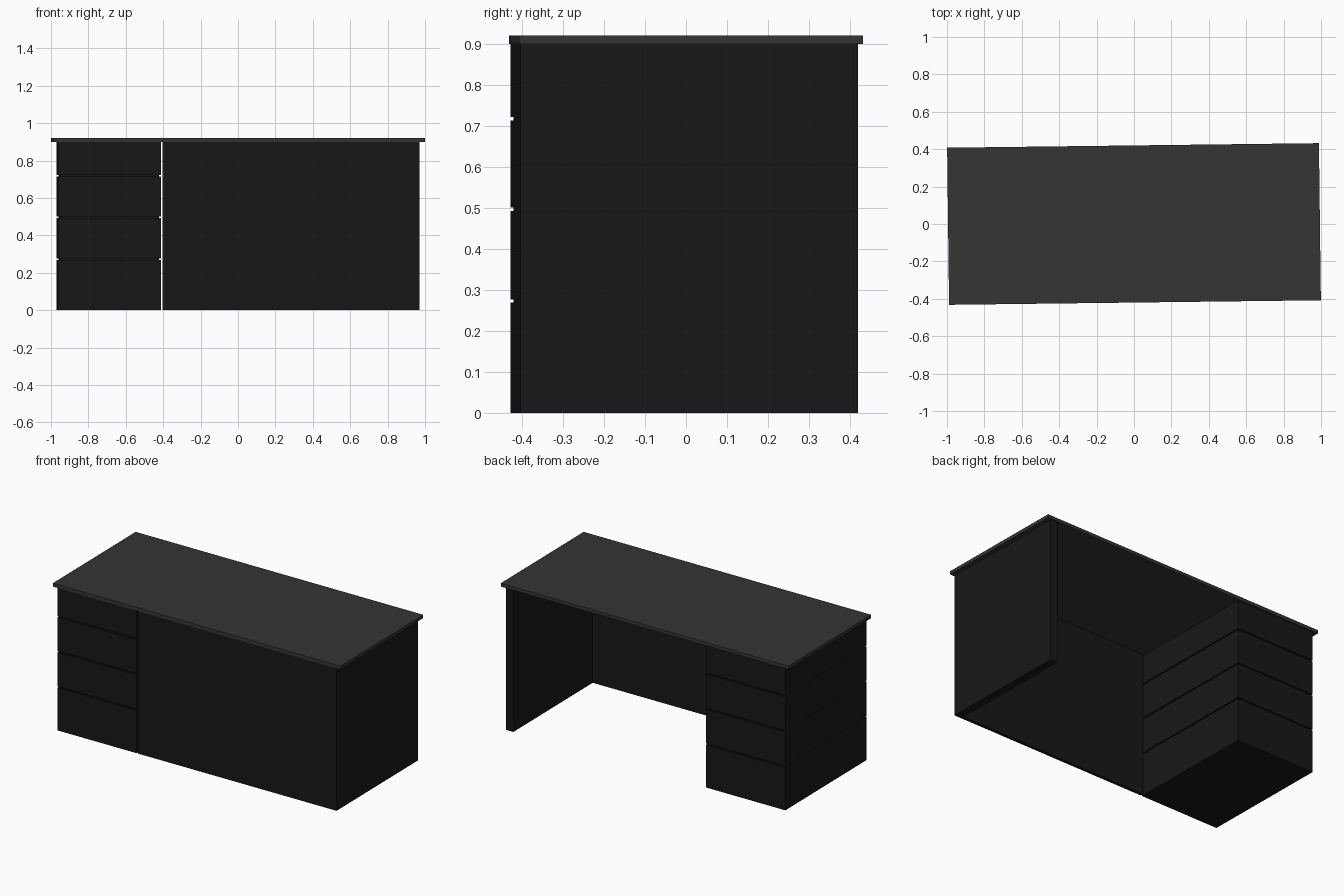
import bpy
import math
from mathutils import Matrix

if "Cube" in bpy.data.objects:
    bpy.data.objects.remove(bpy.data.objects["Cube"])

TURN = Matrix.Rotation(math.radians(0.7), 4, 'Z')  # whole desk sits slightly turned


def material(name, value):
    mat = bpy.data.materials.new(name)
    mat.diffuse_color = (value, value, value, 1)
    mat.use_nodes = True
    mat.node_tree.nodes["Principled BSDF"].inputs["Base Color"].default_value = mat.diffuse_color
    return mat


body_mat = material("dark_body", 0.009)
top_mat = material("charcoal_top", 0.035)


def box(name, x, y, z, mat):
    """Box from (min, max) ranges on each axis."""
    bpy.ops.mesh.primitive_cube_add(size=1)
    ob = bpy.context.object
    ob.name = name
    size = [b - a for a, b in (x, y, z)]
    mid = [(a + b) / 2 for a, b in (x, y, z)]
    ob.data.transform(TURN @ Matrix.Translation(mid) @ Matrix.Diagonal((*size, 1)))
    ob.data.materials.append(mat)
    return ob


FRONT, BACK, TOP = -0.416, 0.408, 0.90
LEFT, RIGHT, PED = -0.965, 0.965, -0.417

# Desktop slab
box("desktop", (-0.994, 0.994), (-0.42, 0.42), (TOP, 0.921), top_mat)

# Drawer pedestal: four stacked blocks around a recessed core
gaps = [0.273, 0.497, 0.718]
bottoms = [0] + [g + 0.004 for g in gaps]
tops = [g - 0.004 for g in gaps] + [TOP]
for i, (z0, z1) in enumerate(zip(bottoms, tops)):
    box(f"drawer_{i + 1}", (LEFT, PED), (FRONT, BACK), (z0, z1), body_mat)
inset = 0.01
box("pedestal_core", (LEFT + inset, PED - inset), (FRONT + inset, BACK - inset),
    (0.01, TOP - 0.01), body_mat)

# Front modesty panel and right side panel, leaving the kneehole open at the back
SIDE = 0.05
box("front_panel", (PED + 0.009, RIGHT - SIDE), (FRONT, FRONT + 0.02), (0, TOP), body_mat)
box("side_panel", (RIGHT - SIDE, RIGHT), (FRONT, BACK), (0, TOP), body_mat)
